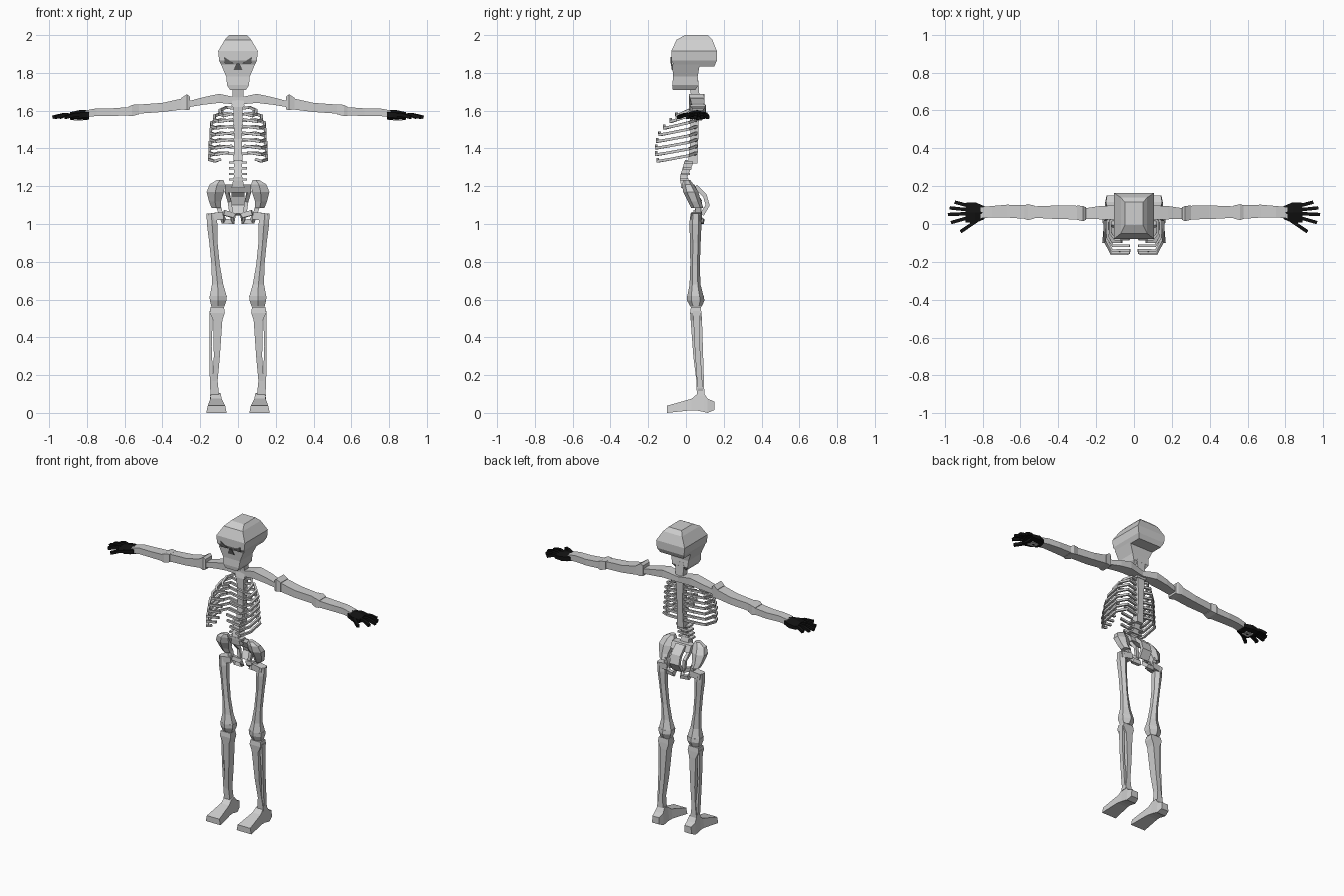
import bpy, bmesh, math
from mathutils import Vector


def material(name, rgb):
    m = bpy.data.materials.new(name)
    m.diffuse_color = (*rgb, 1)
    return m


BONE = material("bone grey", (0.62, 0.62, 0.62))
SOCKET = material("socket grey", (0.10, 0.10, 0.10))
DARK = material("hand black", (0.006, 0.006, 0.006))


def finish(name, bm, mat, mirror):
    bmesh.ops.recalc_face_normals(bm, faces=bm.faces)
    me = bpy.data.meshes.new(name)
    bm.to_mesh(me)
    bm.free()
    me.materials.append(mat)
    ob = bpy.data.objects.new(name, me)
    bpy.context.collection.objects.link(ob)
    if mirror:
        mod = ob.modifiers.new("mirror", 'MIRROR')
        mod.use_mirror_merge = False
    return ob


def skin(bm, rings):
    """Join rings of points into a closed tube."""
    rings = [[bm.verts.new(p) for p in r] for r in rings]
    n = len(rings[0])
    for a, b in zip(rings, rings[1:]):
        for i in range(n):
            j = (i + 1) % n
            bm.faces.new((a[i], a[j], b[j], b[i]))
    bm.faces.new(rings[0])
    bm.faces.new(rings[-1])


def loft(name, sections, axis='z', n=4, mat=BONE, mirror=True):
    """Sections are (x, y, z, half width, half depth) across the axis."""
    bm = bmesh.new()
    k = 1 / math.cos(math.pi / n)
    rings = []
    for x, y, z, a, b in sections:
        ring = []
        for i in range(n):
            t = (i + 0.5) * 2 * math.pi / n
            u, v = a * k * math.cos(t), b * k * math.sin(t)
            ring.append((x + u, y + v, z) if axis == 'z' else (x, y + u, z + v))
        rings.append(ring)
    skin(bm, rings)
    return finish(name, bm, mat, mirror)


def bar(name, path, w, h, mat=BONE, mirror=True):
    """Square bar along a path; w is the side-to-side half size, h the upright one."""
    bm = bmesh.new()
    pts = [Vector(p) for p in path]
    rings = []
    for i, p in enumerate(pts):
        d = (pts[min(i + 1, len(pts) - 1)] - pts[max(i - 1, 0)]).normalized()
        ref = Vector((0, 0, 1)) if abs(d.z) < 0.8 else Vector((0, 1, 0))
        s = d.cross(ref).normalized()
        u = s.cross(d)
        rings.append([p + s * w * i + u * h * j
                      for i, j in ((1, 1), (-1, 1), (-1, -1), (1, -1))])
    skin(bm, rings)
    return finish(name, bm, mat, mirror)


def plate(name, pts, offset, mat, mirror=True):
    """Flat outline given thickness by an offset vector."""
    bm = bmesh.new()
    skin(bm, [pts, [tuple(Vector(p) + Vector(offset)) for p in pts]])
    return finish(name, bm, mat, mirror)


# Skull: faceted cranium over a narrowing face and jaw
loft("cranium", [(0, 0.045, 1.835, 0.085, 0.105), (0, 0.043, 1.865, 0.10, 0.121),
                 (0, 0.043, 1.915, 0.105, 0.121), (0, 0.045, 1.975, 0.07, 0.095),
                 (0, 0.055, 2.0, 0.048, 0.06)], mirror=False)
loft("face", [(0, -0.01, 1.71, 0.042, 0.06), (0, -0.003, 1.735, 0.058, 0.07),
              (0, -0.003, 1.78, 0.062, 0.065), (0, 0.0, 1.845, 0.09, 0.073)], mirror=False)
plate("eye_socket", [(0.022, -0.081, 1.85), (0.07, -0.081, 1.85), (0.074, -0.081, 1.885)],
      (0, 0.008, 0), SOCKET)
plate("nose_hole", [(-0.024, -0.075, 1.815), (0.024, -0.075, 1.815), (0.008, -0.08, 1.85),
                    (-0.008, -0.08, 1.85)], (0, 0.008, 0), SOCKET, False)

# Neck and spine, with a bump for each vertebra
loft("neck", [(0, 0.045, 1.62, 0.035, 0.028), (0, 0.05, 1.67, 0.028, 0.022),
              (0, 0.04, 1.76, 0.03, 0.025)], mirror=False)
loft("chest_spine", [(0, 0.035, 1.32, 0.024, 0.025), (0, 0.045, 1.45, 0.02, 0.02),
                     (0, 0.045, 1.63, 0.026, 0.025)], mirror=False)
loft("lower_spine", [(0, 0.0, 1.19, 0.035, 0.025), (0, -0.012, 1.25, 0.022, 0.02),
                     (0, 0.02, 1.34, 0.022, 0.025)], mirror=False)
for i in range(4):
    z = 1.235 + i * 0.03
    loft("vertebra", [(0, -0.01 + i * 0.008, z + s * 0.006, 0.048, 0.022) for s in (-1, 1)],
         mirror=False)

# Ribs: open hoops that widen and reach further forward lower down
RIBS = [(1.61, 0.095, 0.05, 0.03), (1.58, 0.125, 0.08, 0.025), (1.545, 0.14, 0.115, 0.022),
        (1.51, 0.145, 0.14, 0.02), (1.475, 0.145, 0.152, 0.022), (1.44, 0.148, 0.157, 0.03),
        (1.405, 0.15, 0.157, 0.05), (1.37, 0.153, 0.15, 0.09)]
for z, w, d, tip in RIBS:
    bar("rib", [(0.015, 0.045, z), (w * 0.65, 0.055, z + 0.008), (w, 0.015, z - 0.008),
                (w, -d * 0.6, z - 0.028), (max(w * 0.8, tip), -d, z - 0.038),
                (tip, -d, z - 0.026)], 0.007, 0.007)

# Shoulders and arms
loft("collar_bone", [(0, 0.055, 1.65, 0.03, 0.018), (0.1, 0.06, 1.665, 0.038, 0.024),
                     (0.18, 0.06, 1.652, 0.035, 0.02), (0.26, 0.055, 1.635, 0.028, 0.016)], 'x')
loft("shoulder_joint", [(0.255, 0.055, 1.64, 0.034, 0.034), (0.27, 0.055, 1.645, 0.04, 0.042),
                        (0.30, 0.06, 1.637, 0.038, 0.03)], 'x')
loft("upper_arm", [(0.28, 0.06, 1.638, 0.036, 0.03), (0.4, 0.062, 1.617, 0.036, 0.024),
                   (0.53, 0.063, 1.608, 0.03, 0.024)], 'x')
loft("elbow", [(0.525, 0.063, 1.607, 0.034, 0.026), (0.56, 0.063, 1.601, 0.042, 0.03),
               (0.58, 0.063, 1.597, 0.036, 0.024)], 'x')
loft("forearm", [(0.57, 0.063, 1.597, 0.036, 0.022), (0.67, 0.068, 1.592, 0.034, 0.02),
                 (0.75, 0.065, 1.592, 0.03, 0.02), (0.81, 0.06, 1.583, 0.03, 0.018)], 'x')

# Hands: dark palm with splayed fingers and a paler underside
loft("palm", [(0.79, 0.06, 1.578, 0.034, 0.022), (0.84, 0.06, 1.575, 0.055, 0.024),
              (0.89, 0.06, 1.572, 0.052, 0.017)], 'x', 6, DARK)
plate("palm_pad", [(0.82, 0.04, 1.549), (0.87, 0.035, 1.549), (0.87, 0.085, 1.549),
                   (0.82, 0.08, 1.549)], (0, 0, 0.008), BONE)
FINGERS = [((0.87, 0.095), (0.945, 0.115)), ((0.875, 0.075), (0.972, 0.085)),
           ((0.875, 0.055), (0.982, 0.05)), ((0.87, 0.035), (0.965, 0.008)),
           ((0.82, 0.025), (0.915, -0.04))]
for (x0, y0), (x1, y1) in FINGERS:
    bar("finger", [(x0, y0, 1.575), ((x0 + x1) / 2, (y0 + y1) / 2, 1.578), (x1, y1, 1.565)],
        0.009, 0.009, DARK)

# Pelvis: flared blades, curved tail bone and lower ring
loft("hip_blade", [(0.115, 0.06, 1.085, 0.025, 0.028), (0.122, 0.045, 1.12, 0.032, 0.03),
                   (0.12, 0.025, 1.17, 0.046, 0.035), (0.11, 0.01, 1.21, 0.04, 0.026),
                   (0.095, 0.005, 1.232, 0.018, 0.016)], n=6)
plate("pelvis_band", [(-0.07, 0.02, 1.168), (0.07, 0.02, 1.168), (0.07, 0.0, 1.21),
                      (-0.07, 0.0, 1.21)], (0, 0.045, 0), BONE, False)
bar("tail_bone", [(0, 0.05, 1.2), (0, 0.1, 1.15), (0, 0.115, 1.1), (0, 0.085, 1.05)],
    0.034, 0.011, BONE, False)
bar("pelvis_ring", [(0.105, 0.065, 1.1), (0.09, 0.06, 1.05), (0.075, 0.08, 1.015),
                    (0.03, 0.085, 1.012), (0.025, 0.065, 1.045), (0.075, 0.05, 1.06)],
    0.012, 0.014)
bar("pelvis_strut", [(0.06, 0.03, 1.18), (0.045, 0.075, 1.12), (0.035, 0.07, 1.05)], 0.01, 0.01)
bar("hip_joint", [(0.08, 0.058, 1.045), (0.155, 0.052, 1.035)], 0.026, 0.02)

# Legs
loft("thigh_bone", [(0.142, 0.052, 1.055, 0.024, 0.024), (0.137, 0.05, 1.0, 0.028, 0.028),
                    (0.13, 0.05, 0.9, 0.022, 0.024), (0.118, 0.048, 0.78, 0.022, 0.022),
                    (0.108, 0.048, 0.68, 0.03, 0.025), (0.105, 0.05, 0.62, 0.044, 0.037)], n=6)
loft("knee", [(0.105, 0.05, 0.62, 0.046, 0.038), (0.105, 0.052, 0.595, 0.044, 0.04),
              (0.107, 0.053, 0.562, 0.034, 0.026)], n=6)
loft("shin_bone", [(0.11, 0.052, 0.56, 0.036, 0.026), (0.11, 0.052, 0.53, 0.04, 0.03),
                   (0.107, 0.055, 0.49, 0.024, 0.03), (0.112, 0.065, 0.3, 0.016, 0.026),
                   (0.122, 0.075, 0.17, 0.014, 0.02), (0.124, 0.078, 0.09, 0.024, 0.02)])
loft("calf_bone", [(0.124, 0.078, 0.09, 0.012, 0.012), (0.14, 0.075, 0.13, 0.009, 0.014),
                   (0.145, 0.06, 0.35, 0.006, 0.014), (0.142, 0.055, 0.54, 0.009, 0.018)])

# Feet: wedge that widens to the toes, lofted from heel to toe
bm = bmesh.new()
rings = []
for y, low, high, top_w, low_w in ((0.15, 0.015, 0.06, 0.024, 0.026), (0.115, 0.0, 0.075, 0.03, 0.034),
                                   (0.095, 0.005, 0.105, 0.026, 0.036), (0.06, 0.012, 0.1, 0.026, 0.036),
                                   (0.03, 0.014, 0.075, 0.03, 0.04), (-0.1, 0.0, 0.038, 0.046, 0.054)):
    cx = 0.119 - (0.15 - y) * 0.02
    rings.append([(cx - low_w, y, low), (cx + low_w, y, low),
                  (cx + top_w, y, high), (cx - top_w, y, high)])
skin(bm, rings)
finish("foot", bm, BONE, True)
